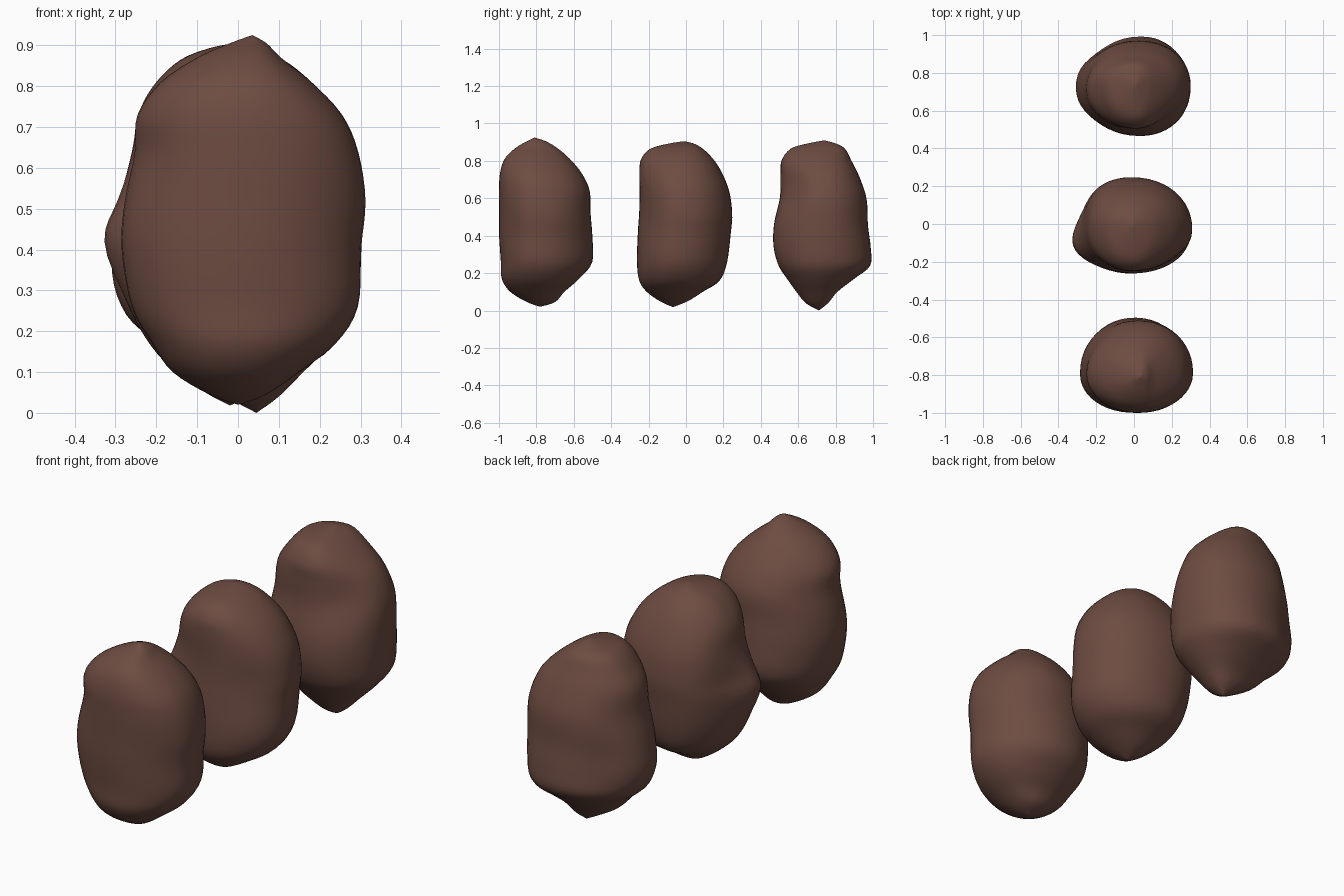
import bpy, bmesh, math
from mathutils import Vector

SEGS, SUB = 48, 4

mat = bpy.data.materials.new("brown_skin")
mat.diffuse_color = (0.153, 0.072, 0.053, 1)


def spline(p, i, t):
    """Catmull-Rom point between rows i and i+1."""
    a, b = p[max(i - 1, 0)], p[i]
    c, d = p[i + 1], p[min(i + 2, len(p) - 1)]
    return [0.5 * (2*q + (r - o)*t + (2*o - 5*q + 4*r - s)*t*t + (3*q - o - 3*r + s)*t**3)
            for o, q, r, s in zip(a, b, c, d)]


def lump(name, y0, rows, bumps):
    """Loft rings given as (z, x left, x right, y front, y back); then push bumps in or out."""
    rings = [spline(rows, i, k / SUB) for i in range(len(rows) - 1) for k in range(SUB)][1:]
    bm = bmesh.new()
    z0, z1 = rows[0][0], rows[-1][0]
    bot, top = ((r[1], r[3], r[0]) for r in (rows[0], rows[-1]))
    loops = []
    for z, xl, xr, yf, yb in rings:
        f = (z - z0) / (z1 - z0)
        cx = bot[0] + (top[0] - bot[0]) * f
        cy = bot[1] + (top[1] - bot[1]) * f
        cx = min(max(cx, xl + 0.2*(xr - xl)), xr - 0.2*(xr - xl))
        cy = min(max(cy, yf + 0.2*(yb - yf)), yb - 0.2*(yb - yf))
        loop = []
        for k in range(SEGS):
            a = 2 * math.pi * k / SEGS
            c, s = math.cos(a), math.sin(a)
            px = math.copysign(abs(c) ** 0.94, c)
            py = math.copysign(abs(s) ** 0.94, s)
            loop.append(bm.verts.new((cx + px * (xr - cx if c > 0 else cx - xl),
                                      cy + py * (yb - cy if s > 0 else cy - yf), z)))
        loops.append(loop)
    for a, b in zip(loops, loops[1:]):
        for k in range(SEGS):
            n = (k + 1) % SEGS
            bm.faces.new((a[k], a[n], b[n], b[k]))
    vb, vt = bm.verts.new(bot), bm.verts.new(top)
    for k in range(SEGS):
        n = (k + 1) % SEGS
        bm.faces.new((vb, loops[0][n], loops[0][k]))
        bm.faces.new((vt, loops[-1][k], loops[-1][n]))
    # bumps: direction angle in degrees, height, radius, amount
    for ang, h, rad, amt in bumps:
        d = Vector((math.cos(math.radians(ang)), math.sin(math.radians(ang)), 0))
        centre = Vector((d.x * 0.28, d.y * 0.24, h))
        for v in bm.verts:
            w = math.exp(-((v.co - centre).length / rad) ** 2)
            v.co += d * amt * w
    me = bpy.data.meshes.new(name)
    bm.to_mesh(me)
    bm.free()
    for p in me.polygons:
        p.use_smooth = True
    me.materials.append(mat)
    ob = bpy.data.objects.new(name, me)
    ob.location.y = y0
    bpy.context.collection.objects.link(ob)


# front lump
lump("front_lump", -0.75, [
    (0.02, 0.0, 0.0, -0.03, -0.03),
    (0.045, -0.07, 0.07, -0.10, 0.05),
    (0.10, -0.16, 0.15, -0.19, 0.10),
    (0.17, -0.21, 0.24, -0.235, 0.18),
    (0.26, -0.26, 0.295, -0.24, 0.25),
    (0.40, -0.285, 0.305, -0.25, 0.25),
    (0.52, -0.28, 0.315, -0.25, 0.24),
    (0.64, -0.26, 0.295, -0.25, 0.235),
    (0.73, -0.25, 0.255, -0.245, 0.195),
    (0.81, -0.19, 0.18, -0.22, 0.13),
    (0.87, -0.10, 0.105, -0.16, 0.06),
    (0.905, -0.02, 0.07, -0.10, 0.0),
    (0.925, 0.035, 0.035, -0.06, -0.06)],
    [(215, 0.62, 0.12, -0.015), (320, 0.45, 0.15, -0.012), (140, 0.7, 0.13, -0.015),
     (45, 0.3, 0.15, -0.01)])

# middle lump
lump("middle_lump", 0.0, [
    (0.018, -0.02, -0.02, -0.07, -0.07),
    (0.05, -0.08, 0.05, -0.14, 0.01),
    (0.10, -0.15, 0.14, -0.21, 0.09),
    (0.16, -0.21, 0.23, -0.25, 0.18),
    (0.26, -0.265, 0.29, -0.262, 0.22),
    (0.42, -0.31, 0.305, -0.258, 0.24),
    (0.52, -0.29, 0.31, -0.253, 0.247),
    (0.64, -0.26, 0.29, -0.25, 0.23),
    (0.74, -0.24, 0.24, -0.25, 0.19),
    (0.81, -0.20, 0.18, -0.24, 0.145),
    (0.865, -0.14, 0.11, -0.19, 0.09),
    (0.893, -0.07, 0.04, -0.09, 0.04),
    (0.905, -0.01, -0.01, -0.01, -0.01)],
    [(202, 0.42, 0.11, 0.03), (165, 0.45, 0.12, -0.02), (315, 0.5, 0.14, -0.018),
     (135, 0.65, 0.12, 0.01), (240, 0.6, 0.12, -0.01)])

# back lump
lump("back_lump", 0.73, [
    (0.0, 0.045, 0.045, -0.02, -0.02),
    (0.04, -0.03, 0.10, -0.09, 0.03),
    (0.10, -0.13, 0.16, -0.14, 0.08),
    (0.17, -0.20, 0.23, -0.19, 0.17),
    (0.24, -0.275, 0.28, -0.235, 0.255),
    (0.34, -0.31, 0.295, -0.262, 0.258),
    (0.46, -0.295, 0.30, -0.26, 0.243),
    (0.60, -0.265, 0.295, -0.23, 0.235),
    (0.72, -0.25, 0.25, -0.225, 0.195),
    (0.80, -0.20, 0.18, -0.22, 0.155),
    (0.865, -0.14, 0.10, -0.17, 0.12),
    (0.893, -0.06, 0.05, -0.08, 0.07),
    (0.91, 0.01, 0.01, 0.01, 0.01)],
    [(315, 0.66, 0.12, -0.025), (130, 0.36, 0.13, -0.02), (150, 0.65, 0.13, -0.012),
     (225, 0.35, 0.14, -0.015)])
